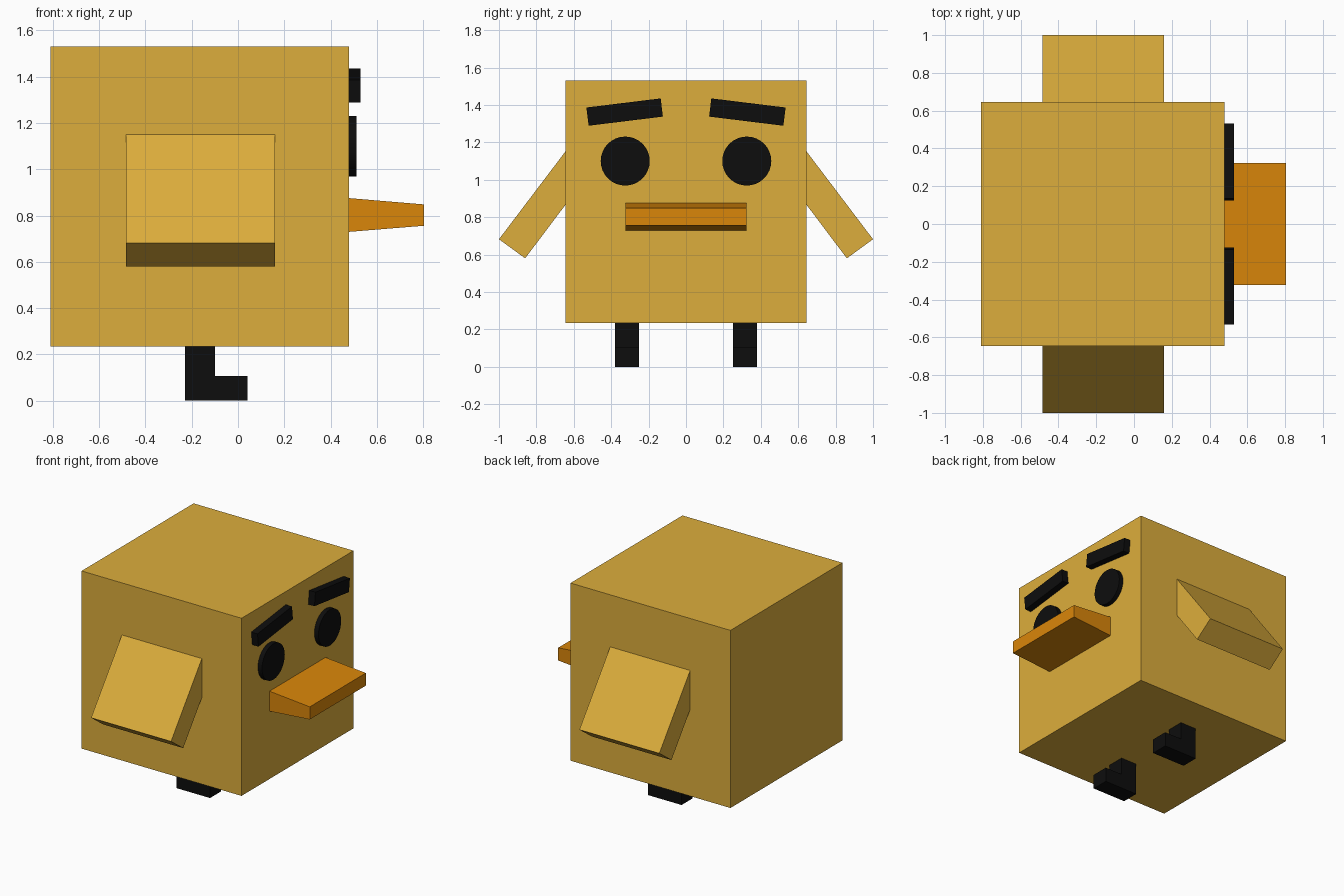
import bpy, math
from mathutils import Matrix

if "Cube" in bpy.data.objects:
    bpy.data.objects.remove(bpy.data.objects["Cube"])


def material(name, rgb):
    m = bpy.data.materials.new(name)
    m.diffuse_color = (*rgb, 1)
    m.use_nodes = True
    m.node_tree.nodes["Principled BSDF"].inputs["Base Color"].default_value = m.diffuse_color
    return m


YELLOW = material("yellow", (0.72, 0.42, 0.045))
ORANGE = material("orange", (0.70, 0.24, 0.003))
BLACK = material("black", (0.004, 0.004, 0.004))


def box(name, lo, hi, mat, angle=0.0):
    """Box between two corners, optionally turned about the x axis."""
    size = [b - a for a, b in zip(lo, hi)]
    mid = [(a + b) / 2 for a, b in zip(lo, hi)]
    bpy.ops.mesh.primitive_cube_add(size=1)
    ob = bpy.context.object
    ob.data.transform(Matrix.Translation(mid) @ Matrix.Rotation(angle, 4, 'X')
                      @ Matrix.Diagonal((*size, 1)))
    ob.name = name
    ob.data.materials.append(mat)
    return ob


def prism(name, profile, a, b, place, mat, flip=False):
    """Extrude a 2D profile from a to b; place(u, v, w) gives the 3D point."""
    n = len(profile)
    verts = [place(u, v, w) for w in (a, b) for u, v in profile]
    faces = [tuple(range(n))[::-1], tuple(range(n, 2 * n))]
    faces += [(i, (i + 1) % n, n + (i + 1) % n, n + i) for i in range(n)]
    if flip:
        faces = [f[::-1] for f in faces]
    me = bpy.data.meshes.new(name)
    me.from_pydata(verts, [], faces)
    me.materials.append(mat)
    ob = bpy.data.objects.new(name, me)
    bpy.context.collection.objects.link(ob)
    return ob


def along_y(u, v, w):
    return (u, w, v)


# Body
box("body", (-0.81, -0.645, 0.235), (0.48, 0.645, 1.53), YELLOW)

# Beak, tapering towards the tip
prism("beak", [(0.46, 0.728), (0.805, 0.756), (0.805, 0.848), (0.46, 0.877)],
      -0.323, 0.323, along_y, ORANGE, flip=True)

for side, s in (("left", -1), ("right", 1)):
    # Wing, slanting out from the body side
    prism(f"{side}_wing", [(s * 0.60, 1.21), (s * 0.60, 0.925),
                           (s * 0.86, 0.58), (s * 1.0, 0.682)],
          -0.485, 0.16, lambda u, v, w: (w, u, v), YELLOW, flip=s < 0)

    # Leg and foot in one L-shaped profile
    y = s * 0.315
    prism(f"{side}_leg", [(-0.23, 0), (0.04, 0), (0.04, 0.107), (-0.10, 0.107),
                          (-0.10, 0.25), (-0.23, 0.25)],
          y - 0.064, y + 0.064, along_y, BLACK, flip=True)

    # Eyebrow, higher at the inner end
    y = s * 0.328
    box(f"{side}_eyebrow", (0.46, y - 0.2, 1.313), (0.53, y + 0.2, 1.411),
        BLACK, angle=-s * math.radians(7))

    # Eye disc
    bpy.ops.mesh.primitive_cylinder_add(vertices=32, radius=0.131, depth=0.06,
                                        location=(0.483, s * 0.325, 1.10),
                                        rotation=(0, math.pi / 2, 0))
    eye = bpy.context.object
    eye.name = f"{side}_eye"
    eye.data.materials.append(BLACK)
    bpy.ops.object.shade_smooth_by_angle()
